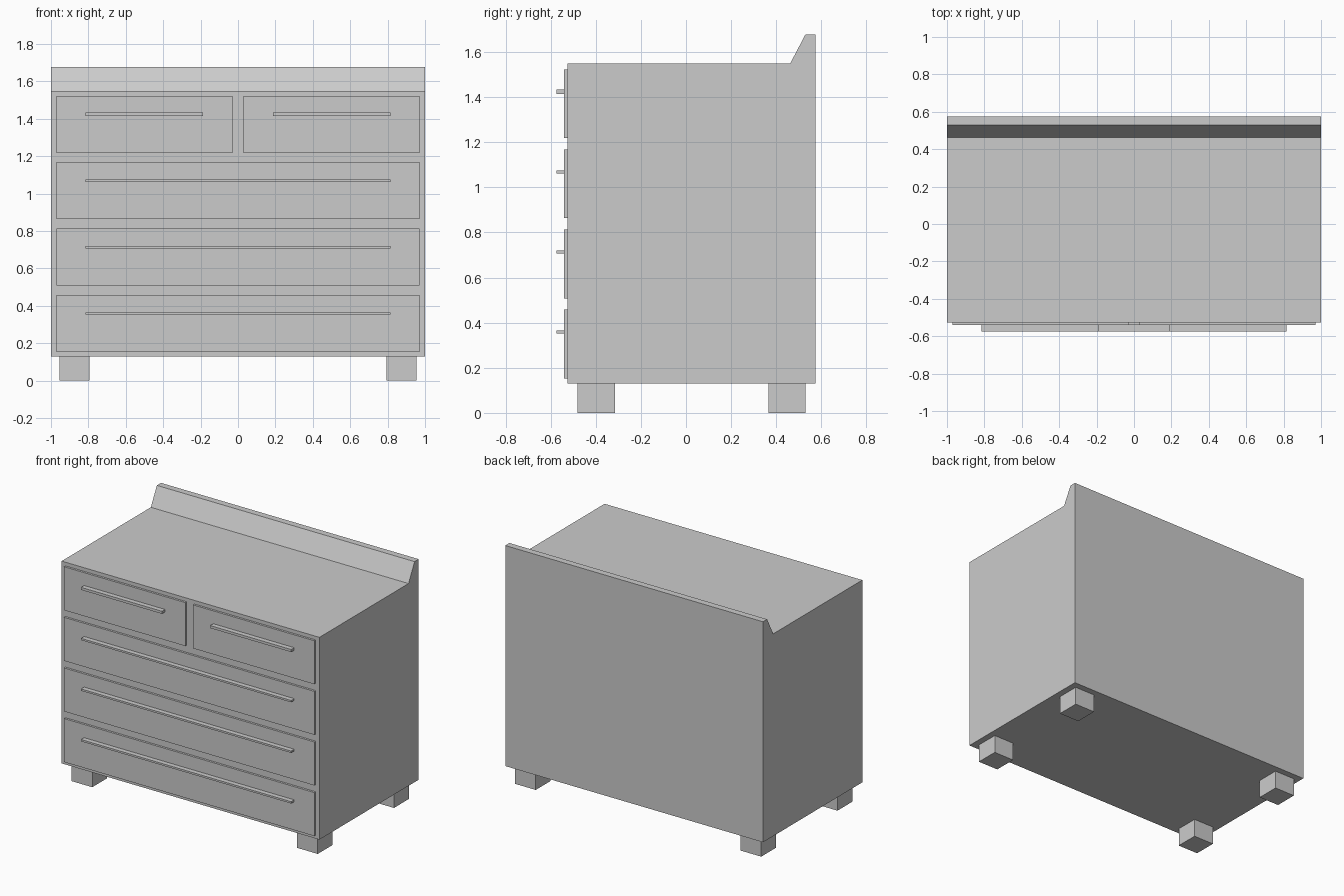
import bpy, bmesh

if "Cube" in bpy.data.objects:
    bpy.data.objects.remove(bpy.data.objects["Cube"])


def prism(name, profile, x0, x1):
    """Extrude a (y, z) profile along x."""
    bm = bmesh.new()
    face = bm.faces.new([bm.verts.new((x0, y, z)) for y, z in profile])
    ext = bmesh.ops.extrude_face_region(bm, geom=[face])
    moved = [v for v in ext["geom"] if isinstance(v, bmesh.types.BMVert)]
    bmesh.ops.translate(bm, verts=moved, vec=(x1 - x0, 0, 0))
    bmesh.ops.recalc_face_normals(bm, faces=bm.faces)
    mesh = bpy.data.meshes.new(name)
    bm.to_mesh(mesh)
    bm.free()
    obj = bpy.data.objects.new(name, mesh)
    bpy.context.collection.objects.link(obj)
    return obj


def box(name, x0, x1, y0, y1, z0, z1):
    return prism(name, [(y0, z0), (y1, z0), (y1, z1), (y0, z1)], x0, x1)


FRONT, PANEL, GRIP, BACK = -0.526, -0.541, -0.575, 0.575
BASE, TOP = 0.13, 1.549

# Cabinet with sloped back rail
prism("cabinet", [(FRONT, BASE), (BACK, BASE), (BACK, 1.677), (0.529, 1.677),
                  (0.462, TOP), (FRONT, TOP)], -1, 1)


# Drawer front with its bar handle
def drawer(name, x0, x1, hx0, hx1, z, thick):
    box(name + "_front", x0, x1, PANEL, FRONT, z, z + 0.305)
    hz = z + 0.206
    box(name + "_handle", hx0, hx1, GRIP, PANEL, hz - thick / 2, hz + thick / 2)


# Three wide drawers, two small ones above
for i in range(3):
    drawer(f"wide_drawer_{i + 1}", -0.971, 0.971, -0.815, 0.815, 0.153 + 0.355 * i, 0.013)
drawer("left_small_drawer", -0.971, -0.03, -0.815, -0.187, 1.218, 0.018)
drawer("right_small_drawer", 0.03, 0.971, 0.187, 0.815, 1.218, 0.018)

# Feet
for side, x in (("left", -0.955), ("right", 0.795)):
    for end, y in (("front", -0.48), ("back", 0.365)):
        box(f"{end}_{side}_foot", x, x + 0.16, y, y + 0.165, 0, BASE)
